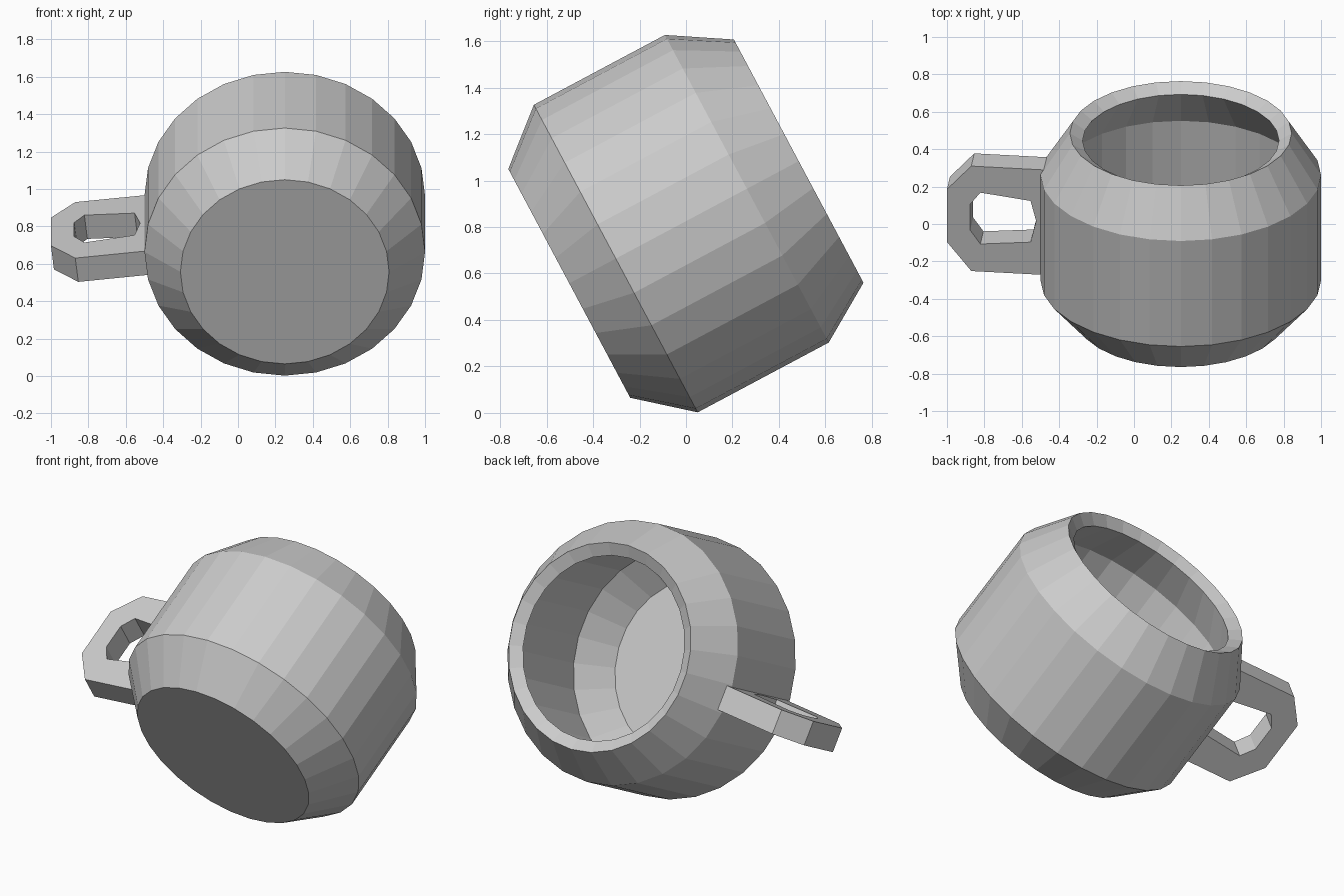
import bpy, bmesh
from math import sin, cos, pi, radians
from mathutils import Matrix, Vector

if "Cube" in bpy.data.objects:
    bpy.data.objects.remove(bpy.data.objects["Cube"])

SIDES = 28
# Mug axis lies tipped back in the y-z plane; origin is the centre of the base
PLACE = Matrix.Translation((0.25, -0.5025, 0.5575)) @ Matrix.Rotation(radians(-61.95), 4, 'X')


def make_object(name, bm):
    bmesh.ops.recalc_face_normals(bm, faces=bm.faces)
    mesh = bpy.data.meshes.new(name)
    bm.to_mesh(mesh)
    bm.free()
    obj = bpy.data.objects.new(name, mesh)
    bpy.context.collection.objects.link(obj)
    obj.matrix_world = PLACE
    return obj


def lathe(name, profile):
    """Revolve (radius, height) points, capping both ends."""
    bm = bmesh.new()
    rings = [[bm.verts.new((r * cos(2 * pi * i / SIDES), r * sin(2 * pi * i / SIDES), h))
              for i in range(SIDES)] for r, h in profile]
    for a, b in zip(rings, rings[1:]):
        for i in range(SIDES):
            j = (i + 1) % SIDES
            bm.faces.new((a[i], a[j], b[j], b[i]))
    bm.faces.new(rings[0])
    bm.faces.new(rings[-1])
    return make_object(name, bm)


def flat_ring(name, outer, inner, width, angle):
    """Closed ring of (radius, height) points, given a width and turned about the axis."""
    bm = bmesh.new()
    out, side = Vector((cos(angle), sin(angle), 0)), Vector((-sin(angle), cos(angle), 0))

    def loop(points, offset):
        return [bm.verts.new(out * r + side * offset + Vector((0, 0, h))) for r, h in points]

    loops = [loop(outer, -width / 2), loop(outer, width / 2),
             loop(inner, width / 2), loop(inner, -width / 2)]
    n = len(outer)
    for k in range(4):
        a, b = loops[k], loops[(k + 1) % 4]
        for i in range(n):
            j = (i + 1) % n
            bm.faces.new((a[i], a[j], b[j], b[i]))
    return make_object(name, bm)


# Cup: outer wall, rim, then inner wall down to the floor
lathe("cup_body", [(0.558, 0), (0.75, 0.227), (0.75, 0.866), (0.593, 1.119),
                   (0.525, 1.075), (0.675, 0.835), (0.675, 0.262), (0.515, 0.075)])

# Handle: angular loop centred on one facet of the wall
flat_ring("handle",
          [(0.72, 0.256), (1.119, 0.256), (1.25, 0.425), (1.25, 0.743),
           (1.119, 0.892), (0.72, 0.892), (0.72, 0.58)],
          [(0.80, 0.45), (1.07, 0.423), (1.125, 0.503), (1.125, 0.66),
           (1.07, 0.734), (0.80, 0.70), (0.77, 0.58)],
          0.145, pi - pi / SIDES)
